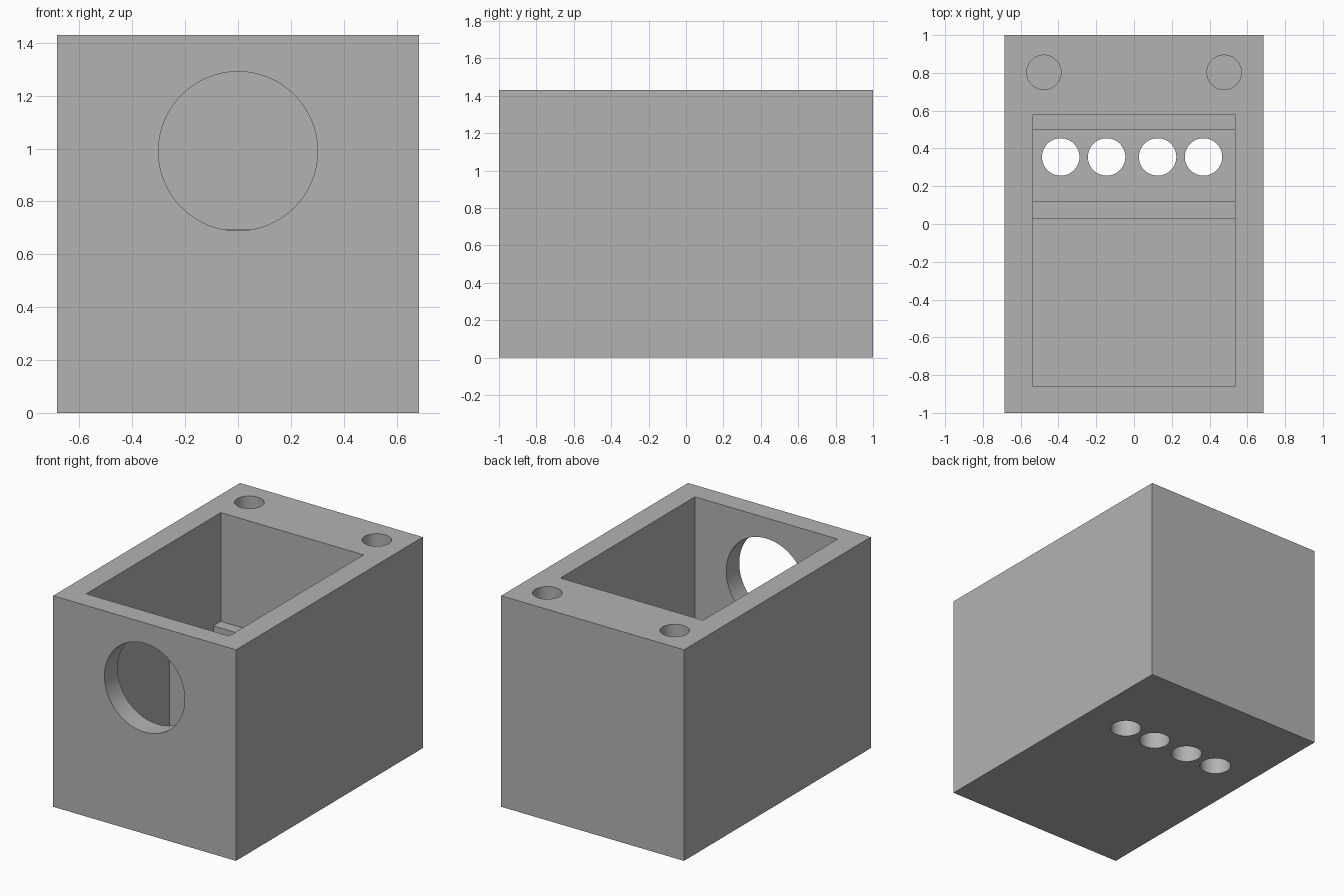
import bpy, bmesh, math
from mathutils import Matrix, Vector

default = bpy.data.objects.get("Cube")
if default:
    bpy.data.objects.remove(default, do_unlink=True)

HALF_X, HALF_Y, HEIGHT = 0.685, 1.0, 1.43
FLOOR, SHELF = 0.15, 0.693

grey = bpy.data.materials.new("plain grey")
grey.use_nodes = True
colour = (0.45, 0.45, 0.45, 1)
grey.diffuse_color = colour
grey.node_tree.nodes["Principled BSDF"].inputs["Base Color"].default_value = colour


def make_object(name, bm):
    bmesh.ops.recalc_face_normals(bm, faces=bm.faces)
    mesh = bpy.data.meshes.new(name)
    bm.to_mesh(mesh)
    bm.free()
    mesh.materials.append(grey)
    obj = bpy.data.objects.new(name, mesh)
    bpy.context.collection.objects.link(obj)
    return obj


def cylinder(name, centre, radius, depth, rotation=Matrix()):
    bm = bmesh.new()
    bmesh.ops.create_cone(bm, cap_ends=True, segments=64, radius1=radius,
                          radius2=radius, depth=depth,
                          matrix=Matrix.Translation(centre) @ rotation)
    return make_object(name, bm)


def extruded_profile(name, points, half_width):
    # Side profile in y and z, swept across x
    bm = bmesh.new()
    face = bm.faces.new([bm.verts.new((-half_width, y, z)) for y, z in points])
    swept = bmesh.ops.extrude_face_region(bm, geom=[face])
    verts = [v for v in swept["geom"] if isinstance(v, bmesh.types.BMVert)]
    bmesh.ops.translate(bm, verts=verts, vec=Vector((2 * half_width, 0, 0)))
    return make_object(name, bm)


# Solid outer block
housing = extruded_profile("housing", [(-HALF_Y, 0), (HALF_Y, 0),
                                       (HALF_Y, HEIGHT), (-HALF_Y, HEIGHT)], HALF_X)

# Open compartment with a divider and a rear ledge
cutters = [extruded_profile("compartment_cutter", [
    (-0.86, FLOOR), (0.03, FLOOR), (0.03, SHELF), (0.12, SHELF), (0.12, FLOOR),
    (0.5, FLOOR), (0.5, SHELF), (0.58, SHELF), (0.58, 1.6), (-0.86, 1.6)], 0.535)]

# Large round opening in the front wall
cutters.append(cylinder("front_opening_cutter", (0, -0.95, 0.99), 0.301, 0.4,
                        Matrix.Rotation(math.pi / 2, 4, "X")))

# Row of holes through the floor
for x in (-0.388, -0.145, 0.125, 0.368):
    cutters.append(cylinder("floor_hole_cutter", (x, 0.355, 0.1), 0.099, 0.4))

# Blind holes in the rear top corners
for side in (-1, 1):
    cutters.append(cylinder("corner_hole_cutter", (side * 0.477, 0.803, HEIGHT),
                            0.091, 1.0))

bpy.ops.object.select_all(action="DESELECT")
bpy.context.view_layer.objects.active = housing
housing.select_set(True)
for cutter in cutters:
    cut = housing.modifiers.new("cut", "BOOLEAN")
    cut.operation = "DIFFERENCE"
    cut.solver = "EXACT"
    cut.object = cutter
    bpy.ops.object.modifier_apply(modifier=cut.name)
    bpy.data.objects.remove(cutter, do_unlink=True)

bpy.ops.object.shade_smooth_by_angle(angle=math.radians(30))
